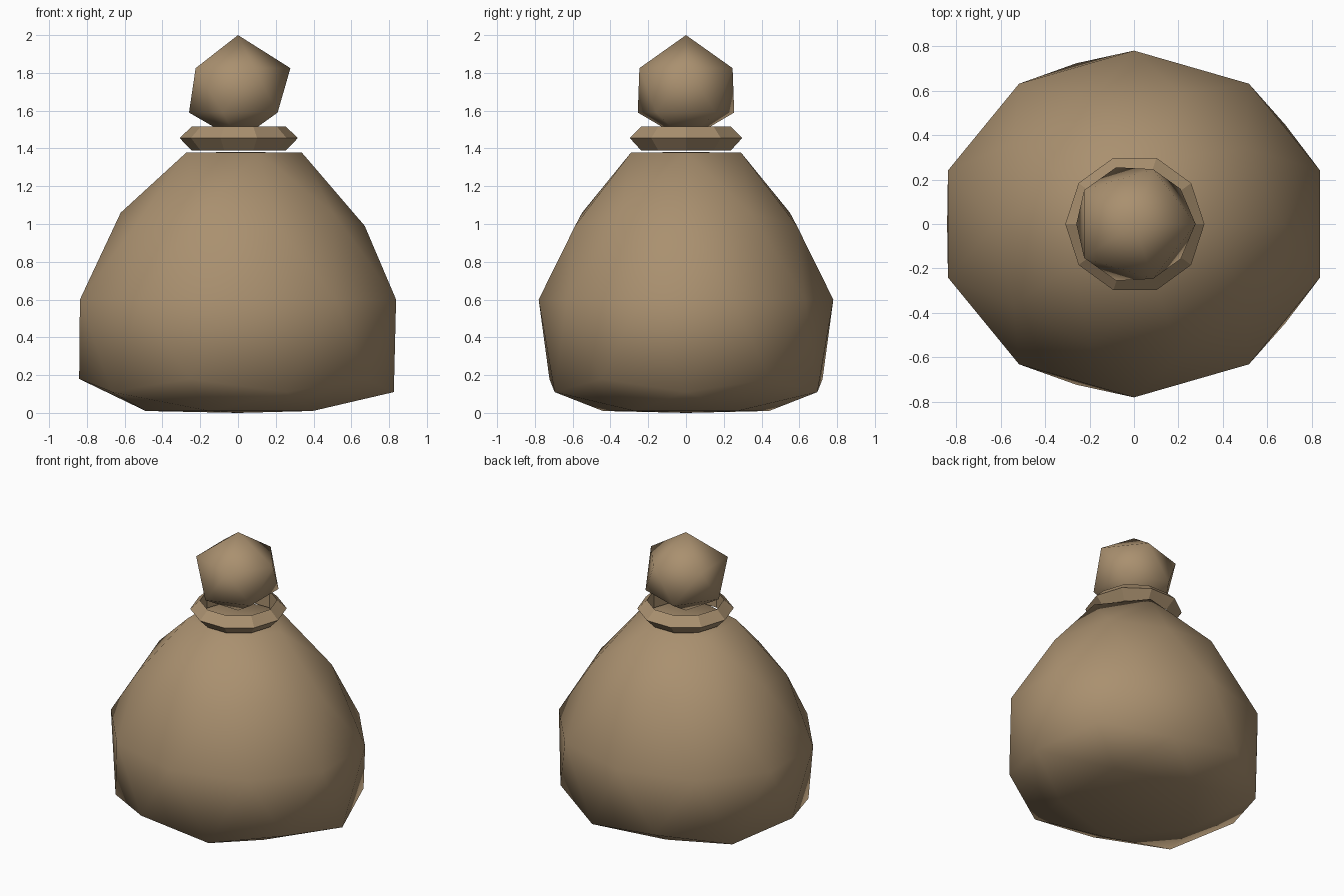
import bpy, bmesh, math

if "Cube" in bpy.data.objects:
    bpy.data.objects.remove(bpy.data.objects["Cube"])

cloth = bpy.data.materials.new("tan cloth")
cloth.diffuse_color = (0.40, 0.28, 0.16, 1)
cloth.use_nodes = True
cloth.node_tree.nodes["Principled BSDF"].inputs["Base Color"].default_value = cloth.diffuse_color


def lookup(table, key):
    """Linear interpolation of the rows (key, a, b, c)."""
    for lo, hi in zip(table, table[1:]):
        if key <= hi[0]:
            t = max(0.0, (key - lo[0]) / (hi[0] - lo[0]))
            return [a + (b - a) * t for a, b in zip(lo[1:], hi[1:])]
    return table[-1][1:]


def add_object(name, bm, smooth):
    bmesh.ops.recalc_face_normals(bm, faces=bm.faces)
    for f in bm.faces:
        f.smooth = smooth
    mesh = bpy.data.meshes.new(name)
    bm.to_mesh(mesh)
    bm.free()
    mesh.materials.append(cloth)
    obj = bpy.data.objects.new(name, mesh)
    bpy.context.collection.objects.link(obj)
    return obj


def shaped_ball(name, subdivisions, table):
    """Icosphere whose levels are rescaled by rows (z, new z, x scale, y scale)."""
    bm = bmesh.new()
    bmesh.ops.create_icosphere(bm, subdivisions=subdivisions, radius=1)
    for v in bm.verts:
        z, sx, sy = lookup(table, v.co.z)
        v.co = (v.co.x * sx, v.co.y * sy, z)
    return add_object(name, bm, True)


# Sack body: flat bottom, bulging belly, narrow flat shoulder
shaped_ball("sack_body", 2, [
    (-1.0, 0.0, 0.9, 0.88),
    (-0.851, 0.01, 0.93, 0.88),
    (-0.526, 0.11, 0.97, 0.86),
    (-0.447, 0.18, 0.94, 0.85),
    (0.0, 0.6, 0.88, 0.78),
    (0.447, 0.99, 0.75, 0.69),
    (0.526, 1.06, 0.73, 0.68),
    (0.851, 1.38, 0.64, 0.58),
    (1.0, 1.38, 0.6, 0.55),
])

# Gathered top of the sack
shaped_ball("sack_top", 1, [
    (-1.0, 1.44, 0.3, 0.3),
    (-0.447, 1.59, 0.29, 0.3),
    (0.447, 1.825, 0.31, 0.29),
    (1.0, 2.0, 0.3, 0.3),
])

# Tie ring: three-sided section swept around ten corners
bm = bmesh.new()
section = [(0.25, 1.515), (0.313, 1.455), (0.25, 1.39)]
loops = []
for i in range(10):
    a = math.tau * i / 10
    loops.append([bm.verts.new((r * math.cos(a) + 0.004, r * math.sin(a), z))
                  for r, z in section])
for i in range(10):
    p, q = loops[i], loops[(i + 1) % 10]
    for j in range(3):
        k = (j + 1) % 3
        bm.faces.new((p[j], q[j], q[k], p[k]))
add_object("tie_ring", bm, False)
